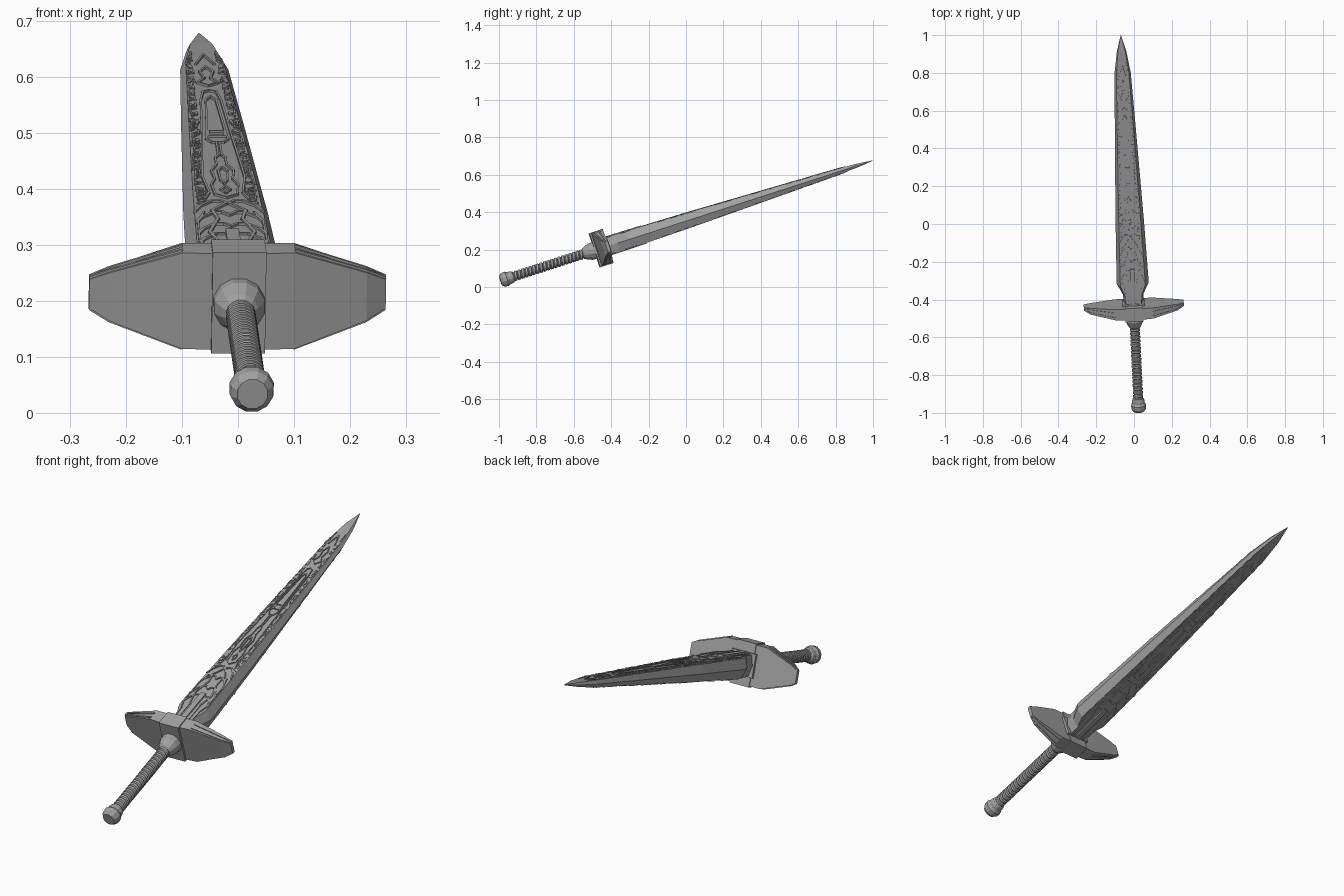
import bpy, bmesh, math, random
from mathutils import Matrix, Vector

cube = bpy.data.objects.get("Cube")
if cube:
    bpy.data.objects.remove(cube, do_unlink=True)
random.seed(7)

# One grey metal
metal = bpy.data.materials.new("grey_metal")
metal.use_nodes = True
GREY = (0.36, 0.36, 0.36, 1)
metal.diffuse_color = GREY
metal.node_tree.nodes["Principled BSDF"].inputs["Base Color"].default_value = GREY

# Sword frame: local y runs along the sword, x across, z through the blade
along = Vector((-0.048, 1, 0.323)).normalized()
across = along.cross(Vector((0, 0, 1))).normalized()
through = across.cross(along)
FRAME = Matrix((across, along, through)).transposed().to_4x4()
FRAME.translation = (0, -0.455, 0.207)


def finish(bm, name):
    bmesh.ops.remove_doubles(bm, verts=bm.verts, dist=0.0001)
    bmesh.ops.recalc_face_normals(bm, faces=bm.faces)
    mesh = bpy.data.meshes.new(name)
    bm.to_mesh(mesh)
    bm.free()
    mesh.materials.append(metal)
    obj = bpy.data.objects.new(name, mesh)
    bpy.context.collection.objects.link(obj)
    obj.matrix_world = FRAME
    return obj


def loft(bm, rings):
    """Skin a list of equal-length rings and cap both ends."""
    loops = [[bm.verts.new(p) for p in ring] for ring in rings]
    for a, b in zip(loops, loops[1:]):
        for i in range(len(a)):
            j = (i + 1) % len(a)
            bm.faces.new((a[i], a[j], b[j], b[i]))
    bm.faces.new(loops[0])
    bm.faces.new(loops[-1])


def lathe(name, profile, sides, lean=0):
    """Turn (position, radius) pairs about the sword's axis."""
    bm = bmesh.new()
    turns = [math.tau * (i + 0.5) / sides for i in range(sides)]
    loft(bm, [[(r * math.cos(t), s + lean * math.sin(t), r * math.sin(t)) for t in turns]
              for s, r in profile])
    return finish(bm, name)


def lerp_table(table, s):
    for (s0, *a), (s1, *b) in zip(table, table[1:]):
        if s <= s1:
            k = (s - s0) / (s1 - s0)
            return [p + (q - p) * k for p, q in zip(a, b)]
    return table[-1][1:]


# Blade: position, half width, half thickness
BLADE = [(0.02, 0.05, 0.045), (0.09, 0.055, 0.045), (0.15, 0.085, 0.044),
         (0.5, 0.075, 0.038), (1.0, 0.056, 0.024), (1.32, 0.043, 0.015),
         (1.44, 0.025, 0.01), (1.53, 0.001, 0.001)]
FLAT = 0.78
bm = bmesh.new()
loft(bm, [[(w, s, 0), (w * FLAT, s, t), (-w * FLAT, s, t),
           (-w, s, 0), (-w * FLAT, s, -t), (w * FLAT, s, -t)] for s, w, t in BLADE])
finish(bm, "blade")


def stroke(bm, points, width=0.004, rise=0.004):
    """Raised ribbon through (across, along) points, mirrored to all four quarters."""
    for (x0, s0), (x1, s1) in zip(points, points[1:]):
        run = Vector((x1 - x0, s1 - s0))
        if run.length < 0.001:
            continue
        run.normalize()
        side = Vector((-run.y, run.x)) * width / 2
        tip = run * width / 2
        for mx in (1, -1):
            for mz in (1, -1):
                rings = []
                for x, s, e in ((x0, s0, -1), (x1, s1, 1)):
                    ring = []
                    for k, up in ((1, -0.002), (-1, -0.002), (-1, rise), (1, rise)):
                        px = x + side.x * k + tip.x * e
                        ps = s + side.y * k + tip.y * e
                        ring.append((px * mx, ps, (lerp_table(BLADE, ps)[1] + up) * mz))
                    rings.append(ring)
                loft(bm, rings)


# Long framed panel and its inner motifs on the blade faces
bm = bmesh.new()
stroke(bm, [(0, 1.13), (0.012, 1.12), (0.018, 1.07), (0.026, 0.85),
            (0.038, 0.58), (0.03, 0.48), (0.04, 0.44)])
stroke(bm, [(0, 1.09), (0.009, 1.07), (0.016, 0.88), (0.019, 0.82), (0.01, 0.8), (0, 0.8)])
stroke(bm, [(0, 0.87), (0.014, 0.87), (0.014, 0.84), (0, 0.84)])
stroke(bm, [(0.003, 0.8), (0.003, 0.72), (0.009, 0.7), (0.009, 0.66), (0.02, 0.62),
            (0.016, 0.57), (0.024, 0.53), (0.02, 0.47), (0, 0.45)])
stroke(bm, [(0, 0.64), (0.008, 0.62), (0.006, 0.56), (0, 0.54)])
stroke(bm, [(0, 0.52), (0.008, 0.5), (0, 0.48)])
stroke(bm, [(0, 1.28), (0.012, 1.25), (0.006, 1.21), (0.018, 1.18), (0, 1.16)])
stroke(bm, [(0, 1.36), (0.008, 1.33), (0.016, 1.3)])
finish(bm, "panel_relief")

# Angular plating near the guard
bm = bmesh.new()
for s in (0.2, 0.26, 0.33, 0.4):
    stroke(bm, [(0.06, s - 0.03), (0.05, s), (0.028, s + 0.03), (0.012, s + 0.03), (0, s + 0.015)], 0.006)
stroke(bm, [(0.025, 0.05), (0.025, 0.17), (0.04, 0.24), (0.022, 0.32), (0.03, 0.37), (0, 0.42)], 0.006)
stroke(bm, [(0.042, 0.07), (0.045, 0.13), (0.06, 0.18), (0.058, 0.3), (0.045, 0.36)])
stroke(bm, [(0, 0.03), (0, 0.23)], 0.024, 0.008)
finish(bm, "base_relief")

# Small angular marks along both edges
bm = bmesh.new()
s = 0.42
while s < 1.36:
    w = lerp_table(BLADE, s)[0]
    outer, inner = w * random.uniform(0.66, 0.74), w * random.uniform(0.48, 0.6)
    step = random.choice((-1, 1, 1)) * random.uniform(0.008, 0.02)
    stroke(bm, [(outer, s), (inner, s + step), (inner, s + step + 0.012)], 0.003, 0.003)
    if random.random() < 0.5:
        stroke(bm, [(outer, s), (outer, s + 0.018)], 0.003, 0.003)
    s += 0.019
finish(bm, "edge_marks")

# Guard: flat towards the blade, swept wings towards the grip
WING = [(0, 0.09, -0.03), (0.1, 0.09, -0.024), (0.23, 0.045, 0), (0.265, 0.027, 0.018)]
stations = [(-x, h, f) for x, h, f in reversed(WING[1:])] + WING
BACK = 0.035
bm = bmesh.new()
loft(bm, [[(x, f, -h), (x, BACK, -h), (x, BACK, h), (x, f, h)] for x, h, f in stations])
finish(bm, "guard")

# Raised rails along the upper and lower rims of the wings
bm = bmesh.new()
for mx in (1, -1):
    for mz in (1, -1):
        for gap in (0.006, 0.026):
            rings = []
            for x, h, f in WING[1:]:
                near = f + (BACK - f) * gap / 0.045
                low, high = (h - 0.004) * mz, (h + 0.004) * mz
                rings.append([(x * mx, near, low), (x * mx, near + 0.007, low),
                              (x * mx, near + 0.007, high), (x * mx, near, high)])
            loft(bm, rings)
finish(bm, "guard_rails")


def block(name, half_x, s0, s1, half_z):
    bm = bmesh.new()
    loft(bm, [[(-half_x, s, -half_z), (half_x, s, -half_z),
               (half_x, s, half_z), (-half_x, s, half_z)] for s in (s0, s1)])
    return finish(bm, name)


block("guard_center", 0.048, -0.036, BACK + 0.004, 0.095)
block("blade_socket", 0.06, BACK, BACK + 0.012, 0.052)

# Collar, ribbed grip and pommel
lathe("collar", [(-0.1, 0.026), (-0.09, 0.034), (-0.06, 0.047), (-0.03, 0.047)], 12)
ribs, start, end = 21, -0.51, -0.08
pitch = (end - start) / ribs
grip = []
for i in range(ribs):
    s = start + i * pitch
    grip += [(s, 0.021), (s + pitch * 0.2, 0.027), (s + pitch * 0.75, 0.027), (s + pitch * 0.95, 0.021)]
lathe("grip", grip, 16, pitch / 4)
lathe("pommel", [(-0.565, 0.028), (-0.55, 0.039), (-0.53, 0.041), (-0.518, 0.034),
                 (-0.508, 0.034), (-0.496, 0.031), (-0.49, 0.024)], 12)
